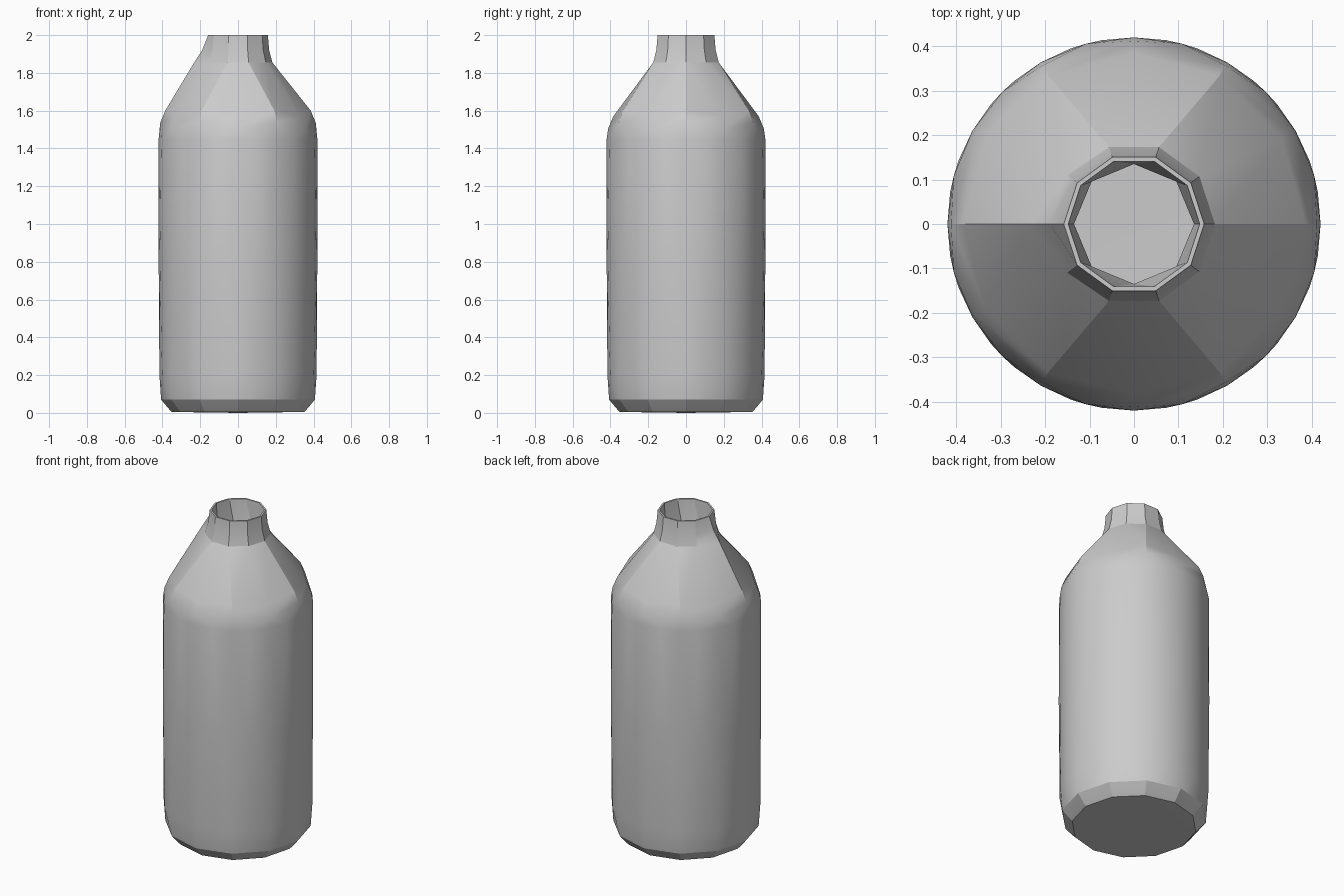
import bpy, bmesh, math

old = bpy.data.objects.get("Cube")
if old:
    bpy.data.objects.remove(old, do_unlink=True)

grey = bpy.data.materials.new("plain grey")
grey.use_nodes = True
colour = (0.6, 0.6, 0.6, 1)
grey.diffuse_color = colour
grey.node_tree.nodes["Principled BSDF"].inputs["Base Color"].default_value = colour


def ring(bm, count, radius, z, wave=0.0, bulge=0.0):
    """Circle of vertices; wave staggers heights, bulge pushes out the -x side."""
    verts = []
    for i in range(count):
        a = math.tau * i / count
        r = radius + bulge * max(0, -math.cos(a)) ** 12
        verts.append(bm.verts.new((r * math.cos(a), r * math.sin(a), z + wave * (-1) ** i)))
    return verts


def skin(bm, low, high):
    """Join two rings, with triangles where their vertex counts differ."""
    n, m = len(low), len(high)
    if n == m:
        for i in range(n):
            j = (i + 1) % n
            bm.faces.new((low[i], low[j], high[j], high[i]))
        return
    i = j = 0
    while i < n or j < m:
        a, b = low[i % n], high[j % m]
        if j >= m or (i < n and (i + 0.5) / n <= (j + 0.5) / m):
            bm.faces.new((a, low[(i + 1) % n], b))
            i += 1
        else:
            bm.faces.new((a, high[(j + 1) % m], b))
            j += 1


bm = bmesh.new()
# Outer wall, from base to lip, then inner wall back down to the floor
profile = [
    (12, 0.35, 0.005), (12, 0.365, 0.02), (12, 0.407, 0.07), (24, 0.416, 0.2),
    (36, 0.42, 0.8), (24, 0.42, 1.45), (12, 0.412, 1.52, 0.015),
    (12, 0.385, 1.585, 0.015), (10, 0.182, 1.855, 0, 0.05),
    (10, 0.165, 1.92, 0, 0.025), (10, 0.158, 2.0),
    (10, 0.148, 2.0), (8, 0.135, 1.85), (12, 0.36, 1.55),
    (24, 0.4, 1.42), (24, 0.4, 0.2), (12, 0.35, 0.04),
]
rings = [ring(bm, *p) for p in profile]
for low, high in zip(rings, rings[1:]):
    skin(bm, low, high)

# Slightly domed underside and the inner floor
for edge, z in ((rings[0], 0.0), (rings[-1], 0.03)):
    centre = bm.verts.new((0, 0, z))
    for a, b in zip(edge, edge[1:] + edge[:1]):
        bm.faces.new((a, b, centre))
bmesh.ops.recalc_face_normals(bm, faces=bm.faces)

mesh = bpy.data.meshes.new("bottle")
bm.to_mesh(mesh)
bm.free()
mesh.materials.append(grey)
bottle = bpy.data.objects.new("bottle", mesh)
bpy.context.collection.objects.link(bottle)
bpy.context.view_layer.objects.active = bottle
bottle.select_set(True)
bpy.ops.object.shade_smooth_by_angle(angle=math.radians(18))
